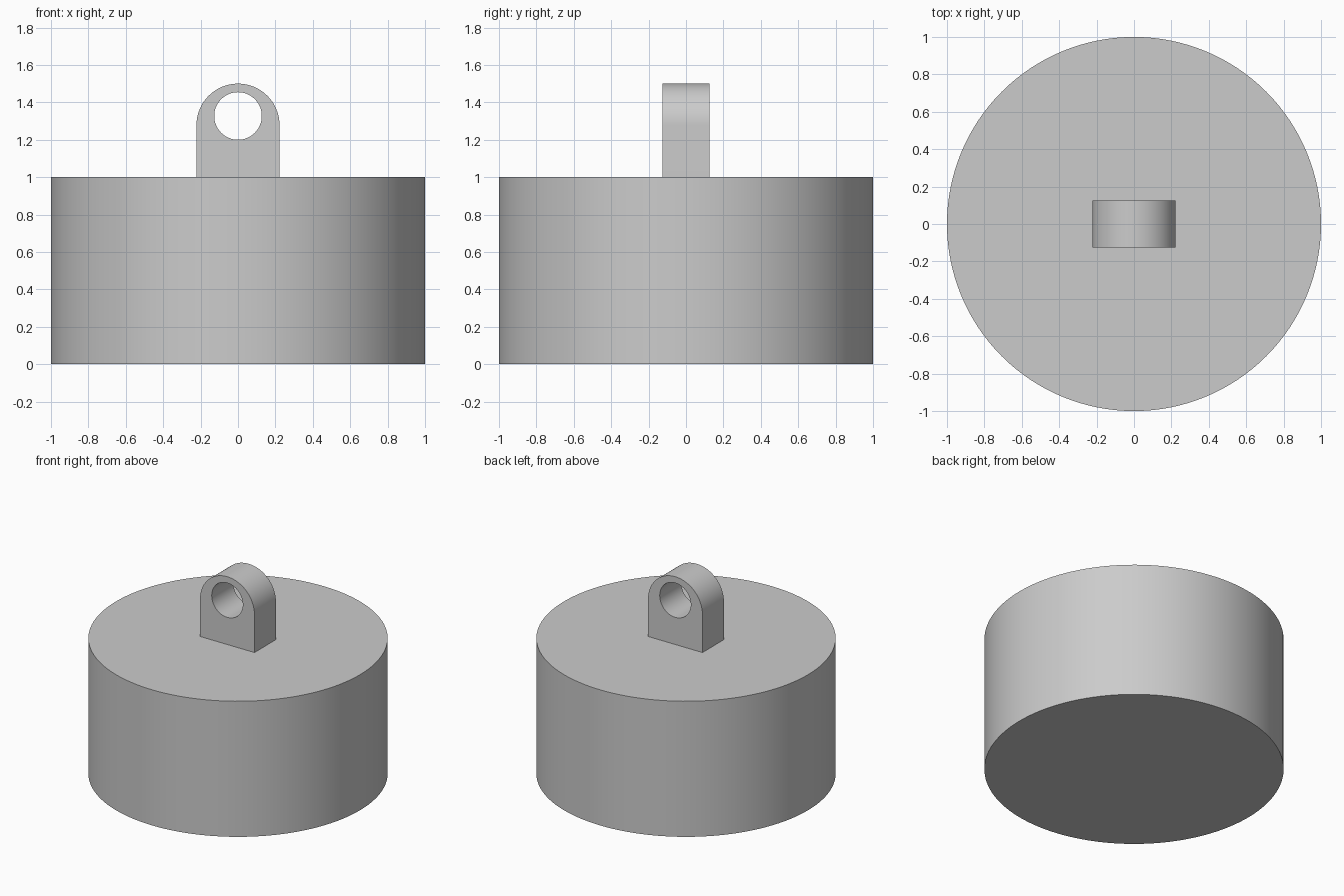
import bpy, bmesh
from math import pi, sin, cos, radians

if "Cube" in bpy.data.objects:
    bpy.data.objects.remove(bpy.data.objects["Cube"])


def smooth(obj):
    bpy.ops.object.select_all(action='DESELECT')
    obj.select_set(True)
    bpy.context.view_layer.objects.active = obj
    bpy.ops.object.shade_smooth_by_angle(angle=radians(30))


def arc(cz, r, start, end, n):
    return [(r * cos(start + (end - start) * i / n),
             cz + r * sin(start + (end - start) * i / n)) for i in range(n + 1)]


# Solid round weight body
bpy.ops.mesh.primitive_cylinder_add(vertices=128, radius=1, depth=1, location=(0, 0, 0.5))
body = bpy.context.object
body.name = "weight_body"
smooth(body)

# Hanging lug: arched outline with a round eye, extruded along y
HALF_W, TOP, HALF_D = 0.222, 1.5, 0.125
outline = [(-HALF_W, 1.0), (HALF_W, 1.0)] + arc(TOP - HALF_W, HALF_W, 0, pi, 48)
eye = arc(1.327, 0.127, 0, 2 * pi, 64)[:-1]

curve = bpy.data.curves.new("lug_profile", 'CURVE')
curve.dimensions = '2D'
curve.fill_mode = 'BOTH'
curve.extrude = HALF_D
for pts in (outline, eye):
    spline = curve.splines.new('POLY')
    spline.points.add(len(pts) - 1)
    for p, (x, z) in zip(spline.points, pts):
        p.co = (x, z, 0, 1)
    spline.use_cyclic_u = True

lug = bpy.data.objects.new("hanging_lug", curve)
bpy.context.collection.objects.link(lug)
lug.rotation_euler.x = pi / 2
bpy.ops.object.select_all(action='DESELECT')
lug.select_set(True)
bpy.context.view_layer.objects.active = lug
bpy.ops.object.convert(target='MESH')
lug = bpy.context.object

# Weld caps to walls
bm = bmesh.new()
bm.from_mesh(lug.data)
bmesh.ops.remove_doubles(bm, verts=bm.verts, dist=0.0001)
bmesh.ops.recalc_face_normals(bm, faces=bm.faces)
bm.to_mesh(lug.data)
bm.free()
smooth(lug)
